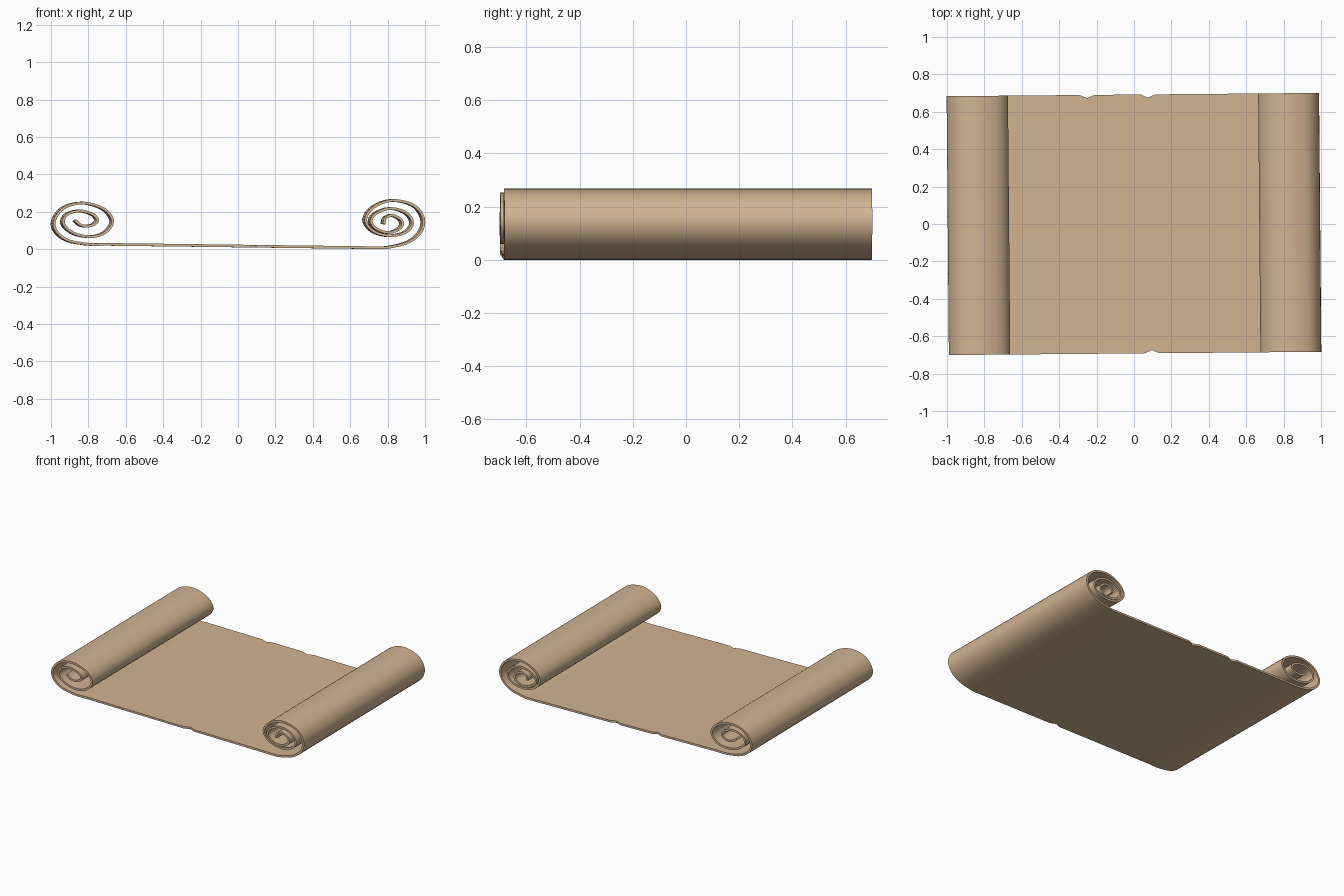
import bpy, bmesh, math
from mathutils import Vector, Matrix

cube = bpy.data.objects.get("Cube")
if cube:
    bpy.data.objects.remove(cube, do_unlink=True)

THICK = 0.014
HALF_DEPTH = 0.692

# Paper colour
paper = bpy.data.materials.new("tan_paper")
paper.use_nodes = True
tan = (0.64, 0.455, 0.29, 1)
paper.diffuse_color = tan
bsdf = paper.node_tree.nodes["Principled BSDF"]
bsdf.inputs["Base Color"].default_value = tan
bsdf.inputs["Roughness"].default_value = 0.9

# Spiral rolls, listed from the flat sheet inwards
left_roll = [(-.8, .027), (-.91, .047), (-.975, .095), (-.986, .155), (-.935, .222),
             (-.83, .248), (-.72, .215), (-.675, .15), (-.715, .09), (-.79, .068),
             (-.88, .085), (-.937, .135), (-.92, .185), (-.85, .206), (-.78, .187),
             (-.757, .152), (-.79, .127), (-.84, .128), (-.875, .155)]
right_roll = [(.8, .011), (.91, .04), (.973, .095), (.986, .165), (.935, .235),
              (.82, .262), (.72, .225), (.677, .16), (.715, .1), (.8, .073),
              (.89, .09), (.928, .14), (.895, .195), (.81, .219), (.73, .19),
              (.707, .147), (.74, .107), (.805, .09), (.865, .115), (.87, .155),
              (.82, .182), (.782, .165), (.775, .135)]


def smooth_path(points, steps=6):
    """Catmull-Rom curve through the points."""
    p = [Vector(q) for q in points]
    p = [p[0] * 2 - p[1]] + p + [p[-1] * 2 - p[-2]]
    out = []
    for a, b, c, d in zip(p, p[1:], p[2:], p[3:]):
        for i in range(steps):
            t = i / steps
            out.append((b * 2 + (c - a) * t + (a * 2 - b * 5 + c * 4 - d) * t * t
                        + (b * 3 - a - c * 3 + d) * t ** 3) / 2)
    return out + [p[-2]]


def nick(x, centres):
    """Depth of the small tears along an edge."""
    return sum(max(0, 1 - abs(x - c) / 0.04) for c in centres) * 0.017


# Flat sheet stations between the rolls, then the whole section
flat = [(x / 50, 0.018 - 0.010 * x / 40) for x in range(-36, 37, 2)]
section = smooth_path(left_roll[::-1] + flat + right_roll, 4)
low = min(p.y for p in section) - THICK / 2

# Sweep the section from front to back
bm = bmesh.new()
rows = []
for p in section:
    on_sheet = p.y < 0.05
    front = nick(p.x, [0.09]) if on_sheet else 0
    back = nick(p.x, [-0.245, 0.08]) if on_sheet else 0
    rows.append([bm.verts.new((p.x, y, p.y - low))
                 for y in (-HALF_DEPTH + front, HALF_DEPTH - back)])
for a, b in zip(rows, rows[1:]):
    bm.faces.new((a[0], b[0], b[1], a[1]))

# The sheet lies slightly askew
bmesh.ops.rotate(bm, verts=bm.verts, matrix=Matrix.Rotation(math.radians(0.5), 3, 'Z'))
mesh = bpy.data.meshes.new("scroll_sheet")
bm.to_mesh(mesh)
bm.free()
mesh.materials.append(paper)
scroll = bpy.data.objects.new("scroll_sheet", mesh)
bpy.context.collection.objects.link(scroll)

# Paper thickness
bpy.ops.object.select_all(action='DESELECT')
scroll.select_set(True)
bpy.context.view_layer.objects.active = scroll
solid = scroll.modifiers.new("thickness", 'SOLIDIFY')
solid.thickness = THICK
solid.offset = 0
solid.use_even_offset = True
bpy.ops.object.modifier_apply(modifier=solid.name)
bpy.ops.object.shade_smooth_by_angle(angle=math.radians(35))
